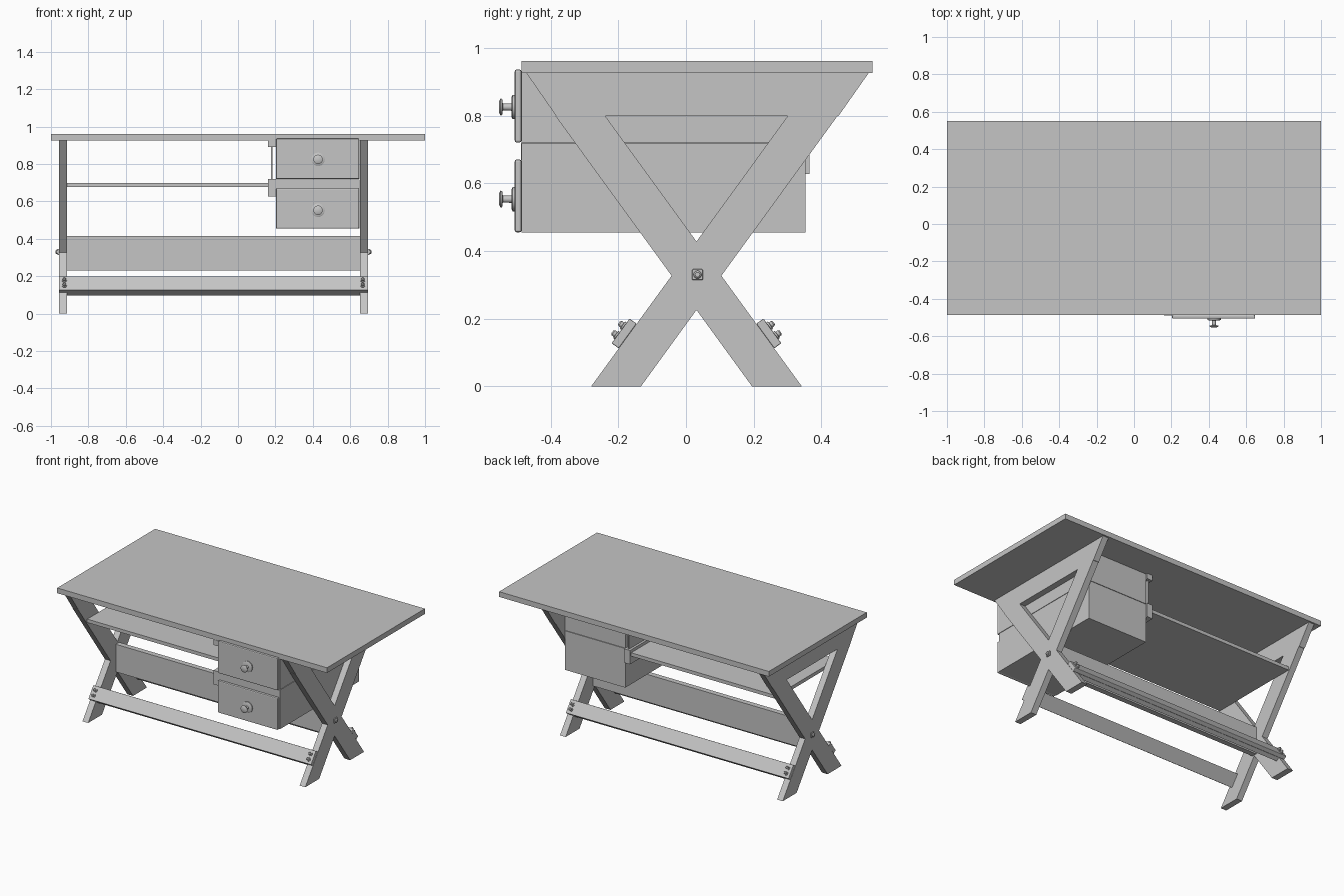
import bpy, bmesh, math
from mathutils import Vector

if "Cube" in bpy.data.objects:
    bpy.data.objects.remove(bpy.data.objects["Cube"])

grey = bpy.data.materials.new("plain grey")
grey.diffuse_color = (0.56, 0.56, 0.56, 1)
grey.use_nodes = True
grey.node_tree.nodes["Principled BSDF"].inputs["Base Color"].default_value = grey.diffuse_color


def finish(name, bm, bevel=0, smooth=False):
    bmesh.ops.recalc_face_normals(bm, faces=bm.faces)
    me = bpy.data.meshes.new(name)
    bm.to_mesh(me)
    bm.free()
    me.materials.append(grey)
    ob = bpy.data.objects.new(name, me)
    bpy.context.collection.objects.link(ob)
    if bevel:
        m = ob.modifiers.new("bevel", 'BEVEL')
        m.width, m.segments = bevel, 2
    if smooth:
        bpy.context.view_layer.objects.active = ob
        ob.select_set(True)
        bpy.ops.object.shade_smooth_by_angle(angle=math.radians(35))
        ob.select_set(False)
    return ob


def prism(name, pts, x0, x1, bevel=0):
    """Extrude a y-z outline from x0 to x1."""
    bm = bmesh.new()
    f = bm.faces.new([bm.verts.new((x0, y, z)) for y, z in pts])
    r = bmesh.ops.extrude_face_region(bm, geom=[f])
    vs = [g for g in r['geom'] if isinstance(g, bmesh.types.BMVert)]
    bmesh.ops.translate(bm, verts=vs, vec=(x1 - x0, 0, 0))
    return finish(name, bm, bevel)


def box(name, x0, x1, y0, y1, z0, z1, bevel=0):
    return prism(name, [(y0, z0), (y1, z0), (y1, z1), (y0, z1)], x0, x1, bevel)


def lathe(name, profile, origin, axis, sides=24):
    """Turn a (radius, distance) profile about an axis."""
    bm = bmesh.new()
    rot = Vector((0, 0, 1)).rotation_difference(Vector(axis).normalized())
    rings = []
    for r, d in profile:
        rings.append([bm.verts.new(Vector(origin) + rot @ Vector(
            (r * math.cos(a), r * math.sin(a), d)))
            for a in (2 * math.pi * i / sides for i in range(sides))])
    for a, b in zip(rings, rings[1:]):
        for i in range(sides):
            j = (i + 1) % sides
            bm.faces.new((a[i], a[j], b[j], b[i]))
    bm.faces.new(rings[0])
    bm.faces.new(rings[-1])
    return finish(name, bm, smooth=True)


MID = 0.031           # y of the crossing plane
SLOPE = 0.727         # leg lean, y per z
LEGS = ((-0.957, -0.915, -1), (0.653, 0.695, 1))

# Tabletop
box("tabletop", -1, 1, -0.486, 0.551, 0.926, 0.961)

# Trestles: two crossed legs, apron and pivot bolt on each side
for x0, x1, side in LEGS:
    for s, nm in ((1, "rising_leg"), (-1, "falling_leg")):
        top = 0.798
        pts = [(-0.28, 0), (-0.133, 0), (-0.133 + SLOPE * top, top), (-0.28 + SLOPE * top, top)]
        prism(nm, [(y if s > 0 else 2 * MID - y, z) for y, z in pts], x0, x1)
    prism("apron", [(-0.383, 0.798), (0.45, 0.798), (0.54, 0.926), (-0.472, 0.926)], x0, x1)
    xo = x1 if side > 0 else x0
    box("pivot_washer", xo, xo + side * 0.008, 0.018, 0.05, 0.314, 0.346, 0.003)
    lathe("pivot_bolt", [(0.012, 0), (0.012, 0.014), (0.007, 0.019)], (xo, 0.034, 0.33), (side, 0, 0), 12)

# Centre stretcher board
box("centre_stretcher", -0.916, 0.654, 0.014, 0.05, 0.23, 0.415)

# Foot rails: outer plank on the leg edges, inner plank between the legs
u = Vector((SLOPE, 1)).normalized()        # up the leg
n = Vector((-u.y, u.x))                    # out of the leg
p = Vector((-0.28 + SLOPE * 0.112, 0.112))
L = 0.09
for s, nm in ((1, "front"), (-1, "rear")):
    def flip(v):
        return (v[0] if s > 0 else 2 * MID - v[0], v[1])
    outer = [p, p + u * L, p + u * L + n * 0.026, p + n * 0.026]
    inner = [p - n * 0.027, p + u * L - n * 0.027, p + u * L, p]
    prism(nm + "_foot_rail", [flip(v) for v in outer], -0.957, 0.695, 0.003)
    prism(nm + "_inner_rail", [flip(v) for v in inner], -0.915, 0.653)
    for x in (-0.928, 0.667):
        for d in (0.028, 0.062):
            q = flip(p + u * d + n * 0.026)
            lathe("rail_bolt", [(0.013, 0), (0.013, 0.005), (0.009, 0.006), (0.009, 0.014), (0.005, 0.018)],
                  (x, q[0], q[1]), (0, n.x * s, n.y), 12)

# Shelf
box("shelf", -0.915, 0.175, -0.29, 0.352, 0.677, 0.70)

# Drawer runners and thin side panel
box("lower_runner", 0.16, 0.203, -0.488, 0.365, 0.627, 0.72)
box("upper_runner", 0.16, 0.203, -0.488, 0.365, 0.89, 0.926)
box("runner_panel", 0.176, 0.184, -0.46, 0.35, 0.715, 0.895)

# Drawers: body, raised front and turned knob
for nm, b0, b1, f0, f1, kz in (("upper", 0.72, 0.926, 0.72, 0.936, 0.825),
                               ("lower", 0.455, 0.717, 0.455, 0.67, 0.553)):
    box(nm + "_drawer_body", 0.203, 0.65, -0.4855, 0.353, b0, b1)
    box(nm + "_drawer_front", 0.203, 0.648, -0.506, -0.486, f0, f1, 0.006)
    lathe(nm + "_knob", [(0.036, 0), (0.036, 0.006), (0.03, 0.009), (0.011, 0.01), (0.01, 0.035),
                         (0.024, 0.037), (0.025, 0.042), (0.015, 0.047)],
          (0.428, -0.506, kz), (0, -1, 0))
